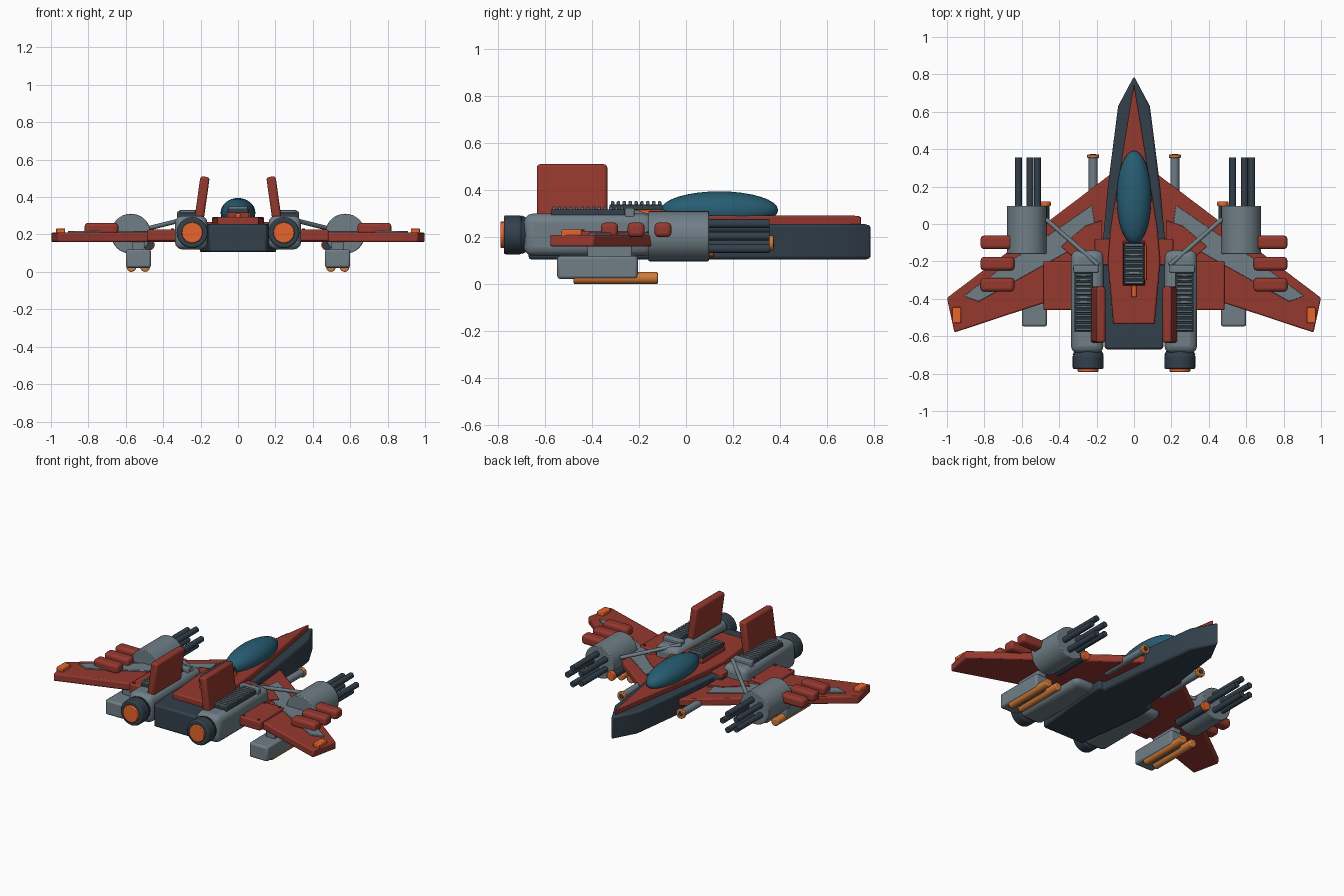
import bpy, bmesh, math
from mathutils import Vector

if "Cube" in bpy.data.objects:
    bpy.data.objects.remove(bpy.data.objects["Cube"])


def material(name, rgb):
    m = bpy.data.materials.new(name)
    m.diffuse_color = (*rgb, 1)
    m.use_nodes = True
    m.node_tree.nodes["Principled BSDF"].inputs["Base Color"].default_value = m.diffuse_color
    return m


RED = material("red_paint", (0.30, 0.04, 0.028))
GREY = material("grey_metal", (0.16, 0.21, 0.24))
DARK = material("dark_metal", (0.032, 0.05, 0.07))
ORANGE = material("orange_glow", (0.80, 0.13, 0.025))
AMBER = material("amber_missile", (0.65, 0.20, 0.04))
TEAL = material("teal_glass", (0.02, 0.11, 0.17))


def finish(o, name, mat, bevel=0.0, segs=2):
    o.name = name
    o.data.materials.append(mat)
    if bevel:
        b = o.modifiers.new("bevel", 'BEVEL')
        b.width, b.segments, b.limit_method = bevel, segs, 'ANGLE'
    bpy.ops.object.select_all(action='DESELECT')
    o.select_set(True)
    bpy.context.view_layer.objects.active = o
    bpy.ops.object.shade_smooth_by_angle(angle=math.radians(35))
    return o


def box(name, mat, x, y, z, bevel=0.006, segs=2, rot=(0, 0, 0)):
    """Box from (min, max) ranges on each axis."""
    bpy.ops.mesh.primitive_cube_add(size=1, location=[sum(r) / 2 for r in (x, y, z)], rotation=rot)
    o = bpy.context.object
    for v in o.data.vertices:
        v.co = [c * abs(r[1] - r[0]) for c, r in zip(v.co, (x, y, z))]
    return finish(o, name, mat, bevel, segs)


def rod(name, mat, a, b, r, r2=None, verts=20, bevel=0.0):
    """Cylinder or cone between two points."""
    a, b = Vector(a), Vector(b)
    bpy.ops.mesh.primitive_cone_add(vertices=verts, radius1=r, radius2=r if r2 is None else r2,
                                    depth=(b - a).length, location=(a + b) / 2,
                                    rotation=(b - a).to_track_quat('Z', 'Y').to_euler())
    return finish(bpy.context.object, name, mat, bevel)


def plate(name, mat, pts, z0, z1, bevel=0.006, s=1):
    """Flat outline extruded between two heights; s=-1 mirrors it."""
    bm = bmesh.new()
    f = bm.faces.new([bm.verts.new((s * x, y, z0)) for x, y in pts])
    top = bmesh.ops.extrude_face_region(bm, geom=[f])["geom"]
    for v in top:
        if isinstance(v, bmesh.types.BMVert):
            v.co.z = z1
    bmesh.ops.recalc_face_normals(bm, faces=bm.faces)
    me = bpy.data.meshes.new(name)
    bm.to_mesh(me)
    bm.free()
    o = bpy.data.objects.new(name, me)
    bpy.context.collection.objects.link(o)
    return finish(o, name, mat, bevel)


def both(half):
    """Close a right-hand outline across the centre line."""
    return half + [(-x, y) for x, y in reversed(half) if x > 0]


def vent(name, x, y, z, n):
    """Dark base with a row of raised slats."""
    box(name + "_base", DARK, x, y, (z - 0.03, z), 0.004)
    step = (y[1] - y[0]) / n
    for i in range(n):
        yc = y[0] + (i + 0.5) * step
        box(name + "_slat", GREY, (x[0] + 0.004, x[1] - 0.004), (yc - step * 0.3, yc + step * 0.3),
            (z - 0.005, z + 0.013), 0.003, 1)


# Fuselage, upper deck and canopy
plate("fuselage", DARK, both([(0, 0.79), (0.085, 0.63), (0.14, 0.2), (0.165, -0.08), (0.205, -0.08),
                              (0.205, -0.2), (0.155, -0.67)]), 0.105, 0.255, 0.012)
plate("upper_deck", RED, both([(0, 0.75), (0.125, -0.02), (0.14, -0.2), (0.11, -0.535)]), 0.245, 0.293, 0.008)
bpy.ops.mesh.primitive_uv_sphere_add(segments=32, ring_count=16, radius=1, location=(0, 0.142, 0.315))
bpy.context.object.scale = (0.093, 0.25, 0.08)
bpy.ops.object.transform_apply(location=False, rotation=False, scale=True)
finish(bpy.context.object, "canopy", TEAL)

# Spine vent and spine lights
box("spine_vent_mount", RED, (-0.06, 0.06), (-0.33, -0.09), (0.285, 0.318))
vent("spine_vent", (-0.055, 0.055), (-0.325, -0.1), 0.34, 9)
box("spine_light", ORANGE, (-0.014, 0.014), (-0.39, -0.33), (0.285, 0.312), 0.004)
box("spine_side_light", ORANGE, (0.055, 0.066), (-0.30, -0.11), (0.285, 0.318), 0.003)

for s in (-1, 1):
    def sx(a, b):
        return tuple(sorted((s * a, s * b)))

    # Wing, panels and tip light
    plate("wing", RED, [(0.1, 0.285), (0.14, 0.255), (1.0, -0.395), (0.96, -0.58), (0.49, -0.425),
                        (0.1, -0.425)], 0.16, 0.21, 0.008, s)
    plate("wing_stripe_panel", GREY, [(0.225, 0.10), (0.66, -0.2), (0.91, -0.385), (0.83, -0.415),
                                      (0.5, -0.23), (0.2, -0.06)], 0.20, 0.219, 0.003, s)
    plate("wing_red_inlay", RED, [(0.17, 0.02), (0.26, -0.01), (0.39, -0.12), (0.3, -0.2), (0.17, -0.2)],
          0.20, 0.224, 0.003, s)
    box("wing_root_plate", RED, sx(0.3, 0.485), (-0.46, -0.2), (0.165, 0.226), 0.008)
    for x, y in ((0.46, -0.22), (0.46, -0.44), (0.35, -0.22), (0.35, -0.44)):
        rod("plate_rivet", RED, (s * x, y, 0.22), (s * x, y, 0.232), 0.008, verts=10)
    box("wing_tip_light", ORANGE, sx(0.925, 0.972), (-0.53, -0.445), (0.2, 0.233), 0.005)
    box("shoulder_block", RED, sx(0.13, 0.21), (-0.22, -0.08), (0.235, 0.268))

    # Red rounded pods on the outer wing
    for y in (-0.098, -0.212, -0.325):
        box("wing_pod", RED, sx(0.64, 0.82), (y - 0.036, y + 0.036), (0.2, 0.262), 0.018, 3)

    # Engine nacelle, nozzle and exhaust
    box("engine_nacelle", GREY, sx(0.163, 0.337), (-0.69, -0.14), (0.12, 0.3), 0.038, 3)
    ex, ez = s * 0.245, 0.21
    rod("nozzle_collar", DARK, (ex, -0.67, ez), (ex, -0.70, ez), 0.068, 0.083, 24)
    rod("nozzle", DARK, (ex, -0.70, ez), (ex, -0.775, ez), 0.083, verts=24, bevel=0.008)
    rod("exhaust_disc", ORANGE, (ex, -0.76, ez), (ex, -0.79, ez), 0.056, verts=24, bevel=0.004)
    vent("engine_vent", sx(0.222, 0.318), (-0.575, -0.26), 0.318, 13)
    box("vent_front_cap", GREY, sx(0.19, 0.325), (-0.26, -0.22), (0.28, 0.325))

    # Tail fin leaning inward
    box("tail_fin", RED, sx(0.167, 0.217), (-0.635, -0.335), (0.28, 0.51), 0.014, 3, rot=(0, -s * 0.14, 0))

    # Rotary gun pod with five barrels
    gx, gz = s * 0.573, 0.204
    rod("gun_pod", GREY, (gx, -0.16, gz), (gx, 0.097, gz), 0.107, verts=32, bevel=0.005)
    for i in range(5):
        t = math.tau * i / 5
        bx, bz = gx + 0.056 * math.cos(t), gz + 0.056 * math.sin(t)
        rod("gun_barrel", DARK, (bx, 0.08, bz), (bx, 0.355, bz), 0.019, verts=14)
    rod("sensor_tube", DARK, (s * 0.48, -0.15, 0.145), (s * 0.48, 0.1, 0.145), 0.028, verts=16)
    rod("sensor_lens", ORANGE, (s * 0.475, 0.095, 0.145), (s * 0.475, 0.12, 0.145), 0.03, bevel=0.004)

    # Brace from gun pod to engine
    rod("brace_strut", GREY, (s * 0.47, 0.025, 0.235), (s * 0.19, -0.22, 0.305), 0.012, verts=12)

    # Nose cannon with orange muzzle
    rod("wing_cannon", GREY, (s * 0.218, 0.0, 0.175), (s * 0.218, 0.36, 0.175), 0.024)
    rod("cannon_muzzle", AMBER, (s * 0.218, 0.352, 0.175), (s * 0.218, 0.372, 0.175), 0.032, bevel=0.004)
    rod("cannon_bore", DARK, (s * 0.218, 0.36, 0.175), (s * 0.218, 0.374, 0.175), 0.016)

    # Underwing launcher with two missiles
    box("missile_launcher", GREY, sx(0.465, 0.6), (-0.548, -0.205), (0.022, 0.12), 0.012)
    box("launcher_pylon", GREY, sx(0.5, 0.565), (-0.42, -0.23), (0.11, 0.17))
    for x in (0.497, 0.57):
        rod("missile", AMBER, (s * x, -0.478, 0.026), (s * x, -0.12, 0.026), 0.026, verts=16, bevel=0.006)
